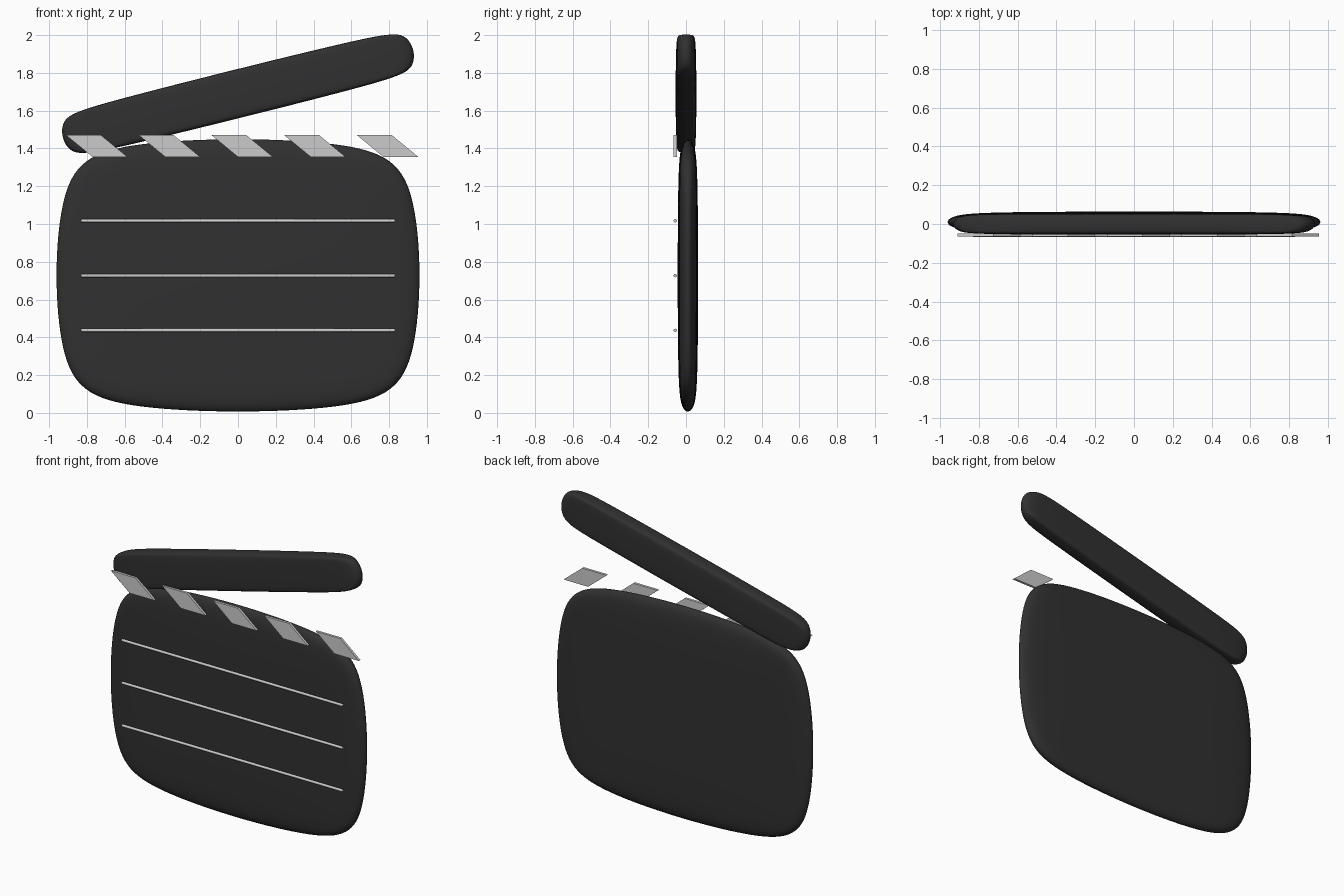
import bpy, bmesh, math
from mathutils import Matrix

if "Cube" in bpy.data.objects:
    bpy.data.objects.remove(bpy.data.objects["Cube"])

dark = bpy.data.materials.new("dark_board")
dark.diffuse_color = (0.03, 0.03, 0.03, 1)
dark.use_nodes = True
dark.node_tree.nodes["Principled BSDF"].inputs["Base Color"].default_value = dark.diffuse_color


def mesh_object(name, bm, smooth=False):
    bmesh.ops.recalc_face_normals(bm, faces=bm.faces)
    me = bpy.data.meshes.new(name)
    bm.to_mesh(me)
    bm.free()
    if smooth:
        me.polygons.foreach_set("use_smooth", [True] * len(me.polygons))
    ob = bpy.data.objects.new(name, me)
    bpy.context.collection.objects.link(ob)
    return ob


def soft_slab(name, half, loc, bevel, tilt=0):
    """Bevelled cube, stretched and subdivided into a pillow-edged slab."""
    bm = bmesh.new()
    bmesh.ops.create_cube(bm, size=2)
    bmesh.ops.bevel(bm, geom=bm.edges[:], offset=bevel, segments=1,
                    affect='EDGES', profile=0.5)
    k = 1 / (1 - bevel / 12)
    bmesh.ops.scale(bm, vec=[h * k for h in half], verts=bm.verts)
    ob = mesh_object(name, bm, smooth=True)
    ob.location = loc
    ob.rotation_euler.y = -tilt
    ob.data.materials.append(dark)
    sub = ob.modifiers.new("round", 'SUBSURF')
    sub.levels = sub.render_levels = 4
    return ob


# Board and raised clapper arm
soft_slab("board", (0.96, 0.054, 0.72), (0, 0.01, 0.728), 0.30)
soft_slab("clapper_arm", (0.955, 0.055, 0.127), (0, 0, 1.69), 0.20,
          math.radians(14))

# Slanted stripes along the top edge of the board
for i in range(5):
    cx = -0.75 + 0.385 * i
    bm = bmesh.new()
    outline = [(-0.16, 1.47), (0.025, 1.47), (0.165, 1.355), (-0.02, 1.355)]
    face = bm.faces.new([bm.verts.new((cx + x, -0.065, z)) for x, z in outline])
    ext = bmesh.ops.extrude_face_region(bm, geom=[face])
    moved = [g for g in ext["geom"] if isinstance(g, bmesh.types.BMVert)]
    bmesh.ops.translate(bm, vec=(0, 0.017, 0), verts=moved)
    mesh_object(f"stripe_{i + 1}", bm)

# Thin writing lines across the front
for i in range(3):
    bm = bmesh.new()
    bmesh.ops.create_cone(bm, cap_ends=True, segments=12, radius1=0.009,
                          radius2=0.009, depth=1.66,
                          matrix=Matrix.Rotation(math.pi / 2, 4, 'Y'))
    line = mesh_object(f"writing_line_{i + 1}", bm)
    line.location = (0, -0.057, 0.437 + 0.29 * i)
